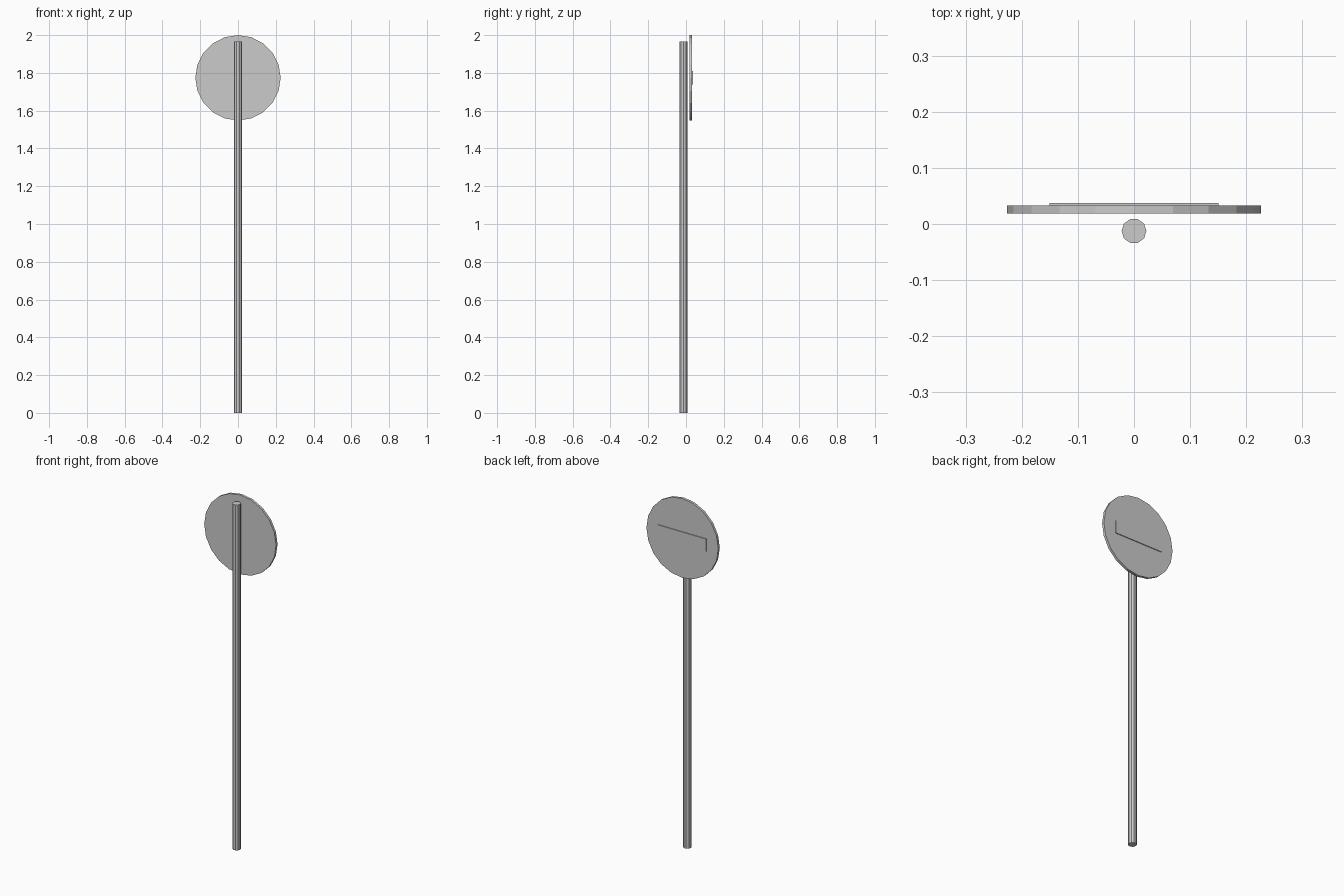
import bpy, math

if "Cube" in bpy.data.objects:
    bpy.data.objects.remove(bpy.data.objects["Cube"])


def cylinder(name, sides, radius, depth, location, rotation=(0, 0, 0)):
    bpy.ops.mesh.primitive_cylinder_add(vertices=sides, radius=radius, depth=depth,
                                        location=location, rotation=rotation)
    bpy.context.object.name = name
    return bpy.context.object


def box(name, size, location):
    bpy.ops.mesh.primitive_cube_add(size=1, location=location)
    obj = bpy.context.object
    obj.name = name
    obj.scale = size
    bpy.ops.object.transform_apply(location=False, rotation=False, scale=True)
    return obj


# Upright pole, with corners on the x axis
POLE_TOP = 1.965
cylinder("pole", 10, 0.0222, POLE_TOP, (0, -0.0125, POLE_TOP / 2),
         (0, 0, math.pi / 2))

# Round sign disc standing behind the pole
cylinder("sign_disc", 20, 0.226, 0.014, (0, 0.026, 1.774), (math.pi / 2, 0, 0))

# Thin raised bar across the face of the disc
box("sign_bar", (0.302, 0.006, 0.072), (0, 0.0345, 1.775))
